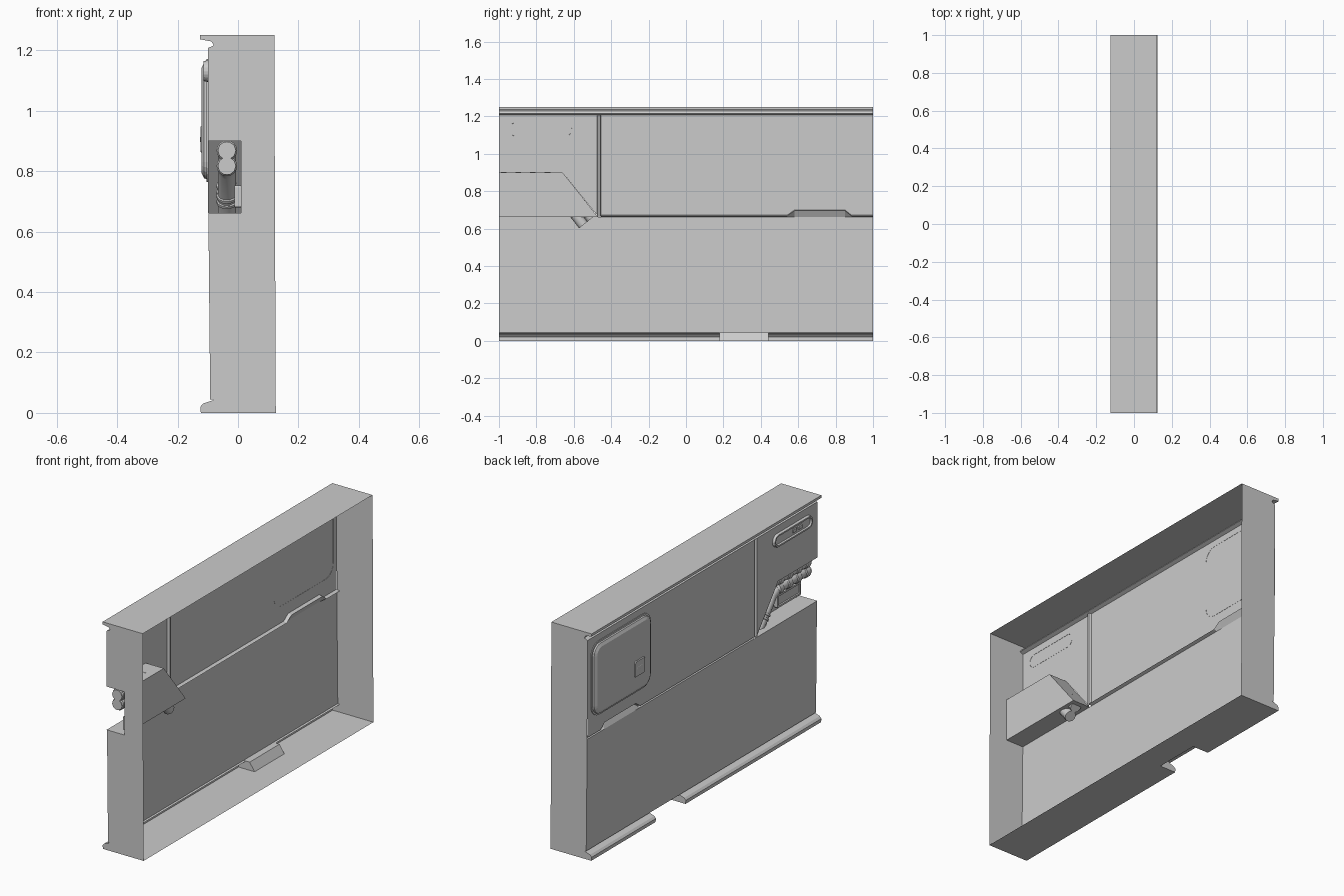
import bpy, math
from mathutils import Vector

if "Cube" in bpy.data.objects:
    bpy.data.objects.remove(bpy.data.objects["Cube"])


def mesh(name, verts, faces, smooth=False):
    me = bpy.data.meshes.new(name)
    me.from_pydata(verts, [], faces)
    me.update()
    ob = bpy.data.objects.new(name, me)
    bpy.context.collection.objects.link(ob)
    if smooth:
        bpy.ops.object.select_all(action='DESELECT')
        ob.select_set(True)
        bpy.context.view_layer.objects.active = ob
        bpy.ops.object.shade_smooth_by_angle(angle=math.radians(35))
    return ob


def loft(name, rows, closed=False, fill_end=False, smooth=False):
    """Quad strips between point rows of equal length."""
    n = len(rows[0])
    verts = [p for r in rows for p in r]
    faces = []
    for i in range(len(rows) - 1):
        for j in range(n if closed else n - 1):
            k = (j + 1) % n
            faces.append((i * n + j, i * n + k, (i + 1) * n + k, (i + 1) * n + j))
    if fill_end:
        faces.append(tuple(range((len(rows) - 1) * n, len(rows) * n)))
    return mesh(name, verts, faces, smooth)


def sweep(name, profile, y0, y1):
    return loft(name, [[(x, y0, z) for x, z in profile], [(x, y1, z) for x, z in profile]])


def flat_x(name, outline, x):
    """Flat face in a plane of constant x; outline is (y, z)."""
    return mesh(name, [(x, y, z) for y, z in outline], [tuple(range(len(outline)))])


def flat_y(name, outline, y):
    return mesh(name, [(x, y, z) for x, z in outline], [tuple(range(len(outline)))])


def rounded(y0, y1, z0, z1, r, inset, x, seg=5):
    pts = []
    r2 = max(r - inset, 0.003)
    y0, y1, z0, z1 = y0 + inset, y1 - inset, z0 + inset, z1 - inset
    for cy, cz, a0 in ((y1 - r2, z1 - r2, 0), (y0 + r2, z1 - r2, 90),
                       (y0 + r2, z0 + r2, 180), (y1 - r2, z0 + r2, 270)):
        for i in range(seg + 1):
            a = math.radians(a0 + 90 * i / seg)
            pts.append((x, cy + r2 * math.cos(a), cz + r2 * math.sin(a)))
    return pts


def plate(name, box, r, steps):
    """Raised rounded plate; steps are (inset, x)."""
    return loft(name, [rounded(*box, r, i, x) for i, x in steps], True, True)


XF, XB = -0.1, 0.01

# Top lip, base rail and back-open frame
top = [(0.12, 1.25), (-0.125, 1.25), (-0.125, 1.236), (-0.088, 1.229), (-0.08, 1.216), (-0.1, 1.207)]
rail = [(-0.092, 0.045), (-0.08, 0.043), (-0.115, 0.031), (-0.125, 0.02), (-0.123, 0.0), (0.125, 0)]
notch = [(-0.092, 0.045), (-0.055, 0.045), (-0.025, 0.0), (0.125, 0)]
sweep("top_lip", top, -1, 1)
sweep("base_rail_left", rail, -1, 0.18)
sweep("base_rail_right", rail, 0.44, 1)
sweep("base_notch", notch, 0.18, 0.44)
for i, y in enumerate((0.18, 0.44)):
    flat_y(f"notch_cheek_{i}", rail[:5] + [(-0.025, 0), (-0.055, 0.045)], y)
flat_y("end_wall_right", top + [(-0.098, 0.66)] + rail, 1)
flat_y("end_wall_left", top + [(XF, 0.9), (XB, 0.9), (XB, 0.662), (-0.098, 0.662)] + rail, -1)

# Lower panel, upper panels
sweep("lower_panel", [(-0.092, 0.045), (-0.098, 0.662)], -1, 1)
seam = [(-0.455, 0.672), (0.54, 0.672), (0.58, 0.7), (0.85, 0.7), (0.885, 0.672), (1, 0.672)]
flat_x("upper_panel", seam + [(1, 1.207), (-0.455, 1.207)], XF)
flat_x("upper_side_panel", [(-1, 1.207), (-1, 0.9), (-0.66, 0.9), (-0.475, 0.672), (-0.475, 1.207)], XF)

# Horizontal seam groove with a finger notch, and vertical seam groove
loft("horizontal_groove", [[(-0.098, y, 0.662) for y, z in seam],
                           [(-0.08, y, z - 0.004) for y, z in seam],
                           [(XF, y, z) for y, z in seam]])
loft("vertical_groove", [[(x, y, 0.666), (x, y, 1.207)] for x, y in
                         ((XF, -0.475), (-0.085, -0.47), (-0.085, -0.46), (XF, -0.455))])

# Pipe recess
recess = [(-1, 0.662), (-0.47, 0.662), (-0.66, 0.9), (-1, 0.9)]
loft("recess_walls", [[(x, y, z) for y, z in recess] for x in (XF, XB)])
flat_x("recess_back", recess, XB)

# Pipes with collars
PX = -0.037


def collar(name, y, z, direction, length=0.05, r=0.034):
    d = Vector((0, direction[0], direction[1])).normalized()
    side = d.cross(Vector((1, 0, 0)))
    c = Vector((PX, y, z))
    rows = []
    for t, k in ((-0.5, 0.0), (-0.5, 0.75), (-0.3, 1), (0.3, 1), (0.5, 0.75), (0.5, 0.0)):
        rows.append([c + d * (t * length) + (Vector((1, 0, 0)) * math.cos(a) + side * math.sin(a)) * r * k
                     for a in (i * math.tau / 16 for i in range(16))])
    loft(name, rows, True, smooth=True)


slope = (0.63, -0.78)
for i, path in enumerate((((-1, 0.868), (-0.71, 0.868), (-0.66, 0.845), (-0.506, 0.655)),
                          ((-1, 0.817), (-0.735, 0.817), (-0.69, 0.796), (-0.549, 0.62)))):
    cu = bpy.data.curves.new("pipe", 'CURVE')
    cu.dimensions = '3D'
    cu.bevel_depth, cu.bevel_resolution, cu.use_fill_caps = 0.03, 3, True
    sp = cu.splines.new('POLY')
    sp.points.add(len(path) - 1)
    for p, (y, z) in zip(sp.points, path):
        p.co = (PX, y, z, 1)
    bpy.context.collection.objects.link(bpy.data.objects.new(f"pipe_{i}", cu))
    for k in range(4):
        collar(f"pipe_collar_{i}_{k}", -0.975 + 0.078 * k, path[0][1], (1, 0))
    (ya, za), (yb, zb) = path[2], path[3]
    for k, t in enumerate((0.45, 0.55) if i else (0.5, 0.62)):
        collar(f"slope_collar_{i}_{k}", ya + (yb - ya) * t, za + (zb - za) * t, slope, 0.016)

# Control box and small vents on the recess back
plate("control_box", (-0.985, -0.78, 0.68, 0.752), 0.006,
      ((0, XB), (0, -0.012), (0.01, -0.012), (0.012, -0.006)))
for j in range(2):
    for k in range(2):
        y, z = -0.755 + 0.045 * j, 0.682 + 0.034 * k
        plate(f"vent_{j}_{k}", (y, y + 0.038, z, z + 0.027), 0.004, ((0, XB), (0.003, 0.002)))

# Rounded access hatch with latch
plate("access_hatch", (0.46, 0.965, 0.77, 1.165), 0.06,
      ((-0.006, -0.099), (-0.006, -0.104), (0.004, -0.104), (0.006, -0.112), (0.022, -0.12)))
plate("hatch_latch", (0.53, 0.62, 0.86, 0.95), 0.012, ((0, -0.119), (0.004, -0.1245)))
plate("latch_handle", (0.55, 0.6, 0.895, 0.915), 0.006, ((0, -0.124), (0.002, -0.125)))

# Capsule indicator slot
plate("indicator_slot", (-0.945, -0.61, 1.095, 1.167), 0.035,
      ((0, -0.099), (0.003, -0.114), (0.011, -0.114), (0.014, -0.105)))
for k in range(2):
    y = -0.86 + 0.05 * k
    plate(f"indicator_{k}", (y, y + 0.035, 1.12, 1.142), 0.005, ((0, -0.105), (0.002, -0.11)))
